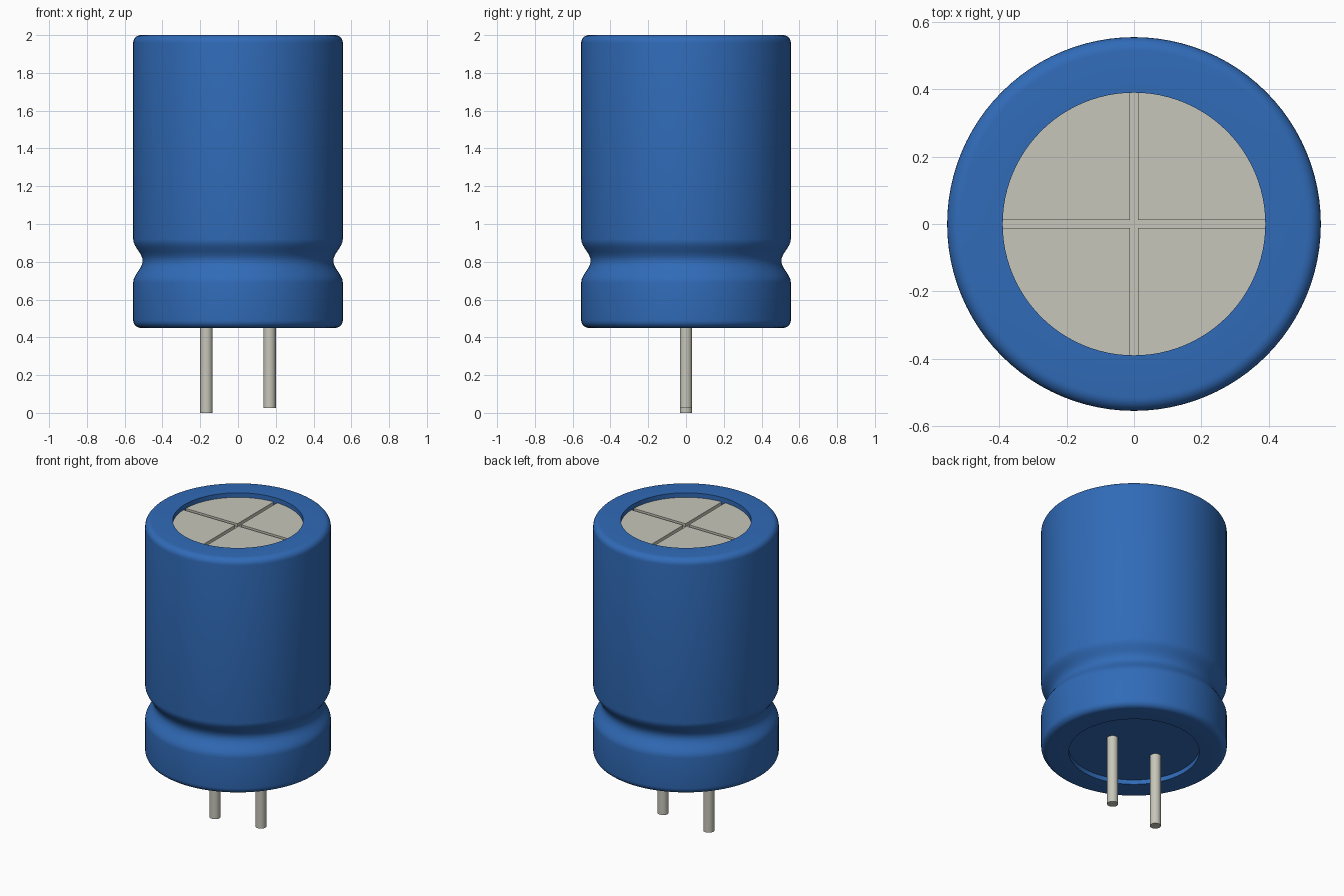
import bpy, bmesh, math
from mathutils import Matrix, Vector

if "Cube" in bpy.data.objects:
    bpy.data.objects.remove(bpy.data.objects["Cube"], do_unlink=True)

R, HOLE, BOTTOM, TOP = 0.555, 0.39, 0.45, 2.0
FILLET, RECESS = 0.04, 0.03
SLOT, SLOT_DEPTH = 0.012, 0.02


def material(name, color):
    mat = bpy.data.materials.new(name)
    mat.use_nodes = True
    mat.diffuse_color = (*color, 1)
    mat.node_tree.nodes["Principled BSDF"].inputs["Base Color"].default_value = (*color, 1)
    return mat


blue = material("blue sleeve", (0.03, 0.147, 0.48))
metal = material("pale metal", (0.57, 0.565, 0.49))


def finish(bm, name, mat):
    bmesh.ops.recalc_face_normals(bm, faces=bm.faces)
    mesh = bpy.data.meshes.new(name)
    bm.to_mesh(mesh)
    bm.free()
    mesh.materials.append(mat)
    obj = bpy.data.objects.new(name, mesh)
    bpy.context.collection.objects.link(obj)
    bpy.ops.object.select_all(action="DESELECT")
    obj.select_set(True)
    bpy.context.view_layer.objects.active = obj
    bpy.ops.object.shade_smooth_by_angle(angle=math.radians(35))
    return obj


def arc(r, z, radius, start, end, steps=6):
    angles = [math.radians(start + (end - start) * i / steps) for i in range(steps + 1)]
    return [(r + radius * math.cos(a), z + radius * math.sin(a)) for a in angles]


def lathe(name, profile, mat, segments=96):
    bm = bmesh.new()
    verts = [bm.verts.new((r, 0, z)) for r, z in profile]
    edges = [bm.edges.new(pair) for pair in zip(verts, verts[1:])]
    bmesh.ops.spin(bm, geom=verts + edges, axis=(0, 0, 1), cent=(0, 0, 0),
                   angle=math.tau, steps=segments, use_duplicate=False)
    bmesh.ops.remove_doubles(bm, verts=bm.verts, dist=0.0005)
    return finish(bm, name, mat)


# Sleeve: rounded can with a crimped waist and a recess at each end
waist_z, waist_half, waist_depth = 0.805, 0.115, 0.05
waist = []
for i in range(17):
    t = -1 + i / 8
    waist.append((R - waist_depth * (1 + math.cos(math.pi * t)) / 2, waist_z + waist_half * t))
profile = [(0, BOTTOM + RECESS), (HOLE, BOTTOM + RECESS), (HOLE, BOTTOM)]
profile += arc(R - FILLET, BOTTOM + FILLET, FILLET, -90, 0)
profile += waist
profile += arc(R - FILLET, TOP - FILLET, FILLET, 0, 90)
floor_z = TOP - RECESS - SLOT_DEPTH
profile += [(HOLE, TOP), (HOLE, floor_z - 0.02), (0, floor_z - 0.02)]
lathe("sleeve", profile, blue)

# Metal disc forming the floor of the vent slots
lathe("vent_floor", [(0, floor_z - 0.01), (HOLE, floor_z - 0.01), (HOLE, floor_z), (0, floor_z)], metal)

# Scored lid: a disc with a cross cut out, leaving four raised quarters
bm = bmesh.new()
bmesh.ops.create_circle(bm, cap_ends=True, segments=96, radius=HOLE,
                        matrix=Matrix.Translation((0, 0, TOP - RECESS)))
for axis in (Vector((1, 0, 0)), Vector((0, 1, 0))):
    for side in (-SLOT, SLOT):
        bmesh.ops.bisect_plane(bm, geom=bm.verts[:] + bm.edges[:] + bm.faces[:],
                               plane_co=axis * side, plane_no=axis)
cross = [f for f in bm.faces
         if min(abs(f.calc_center_median().x), abs(f.calc_center_median().y)) < SLOT]
bmesh.ops.delete(bm, geom=cross, context="FACES")
walls = bmesh.ops.extrude_face_region(bm, geom=bm.faces[:], use_keep_orig=True)
bmesh.ops.translate(bm, vec=(0, 0, -SLOT_DEPTH),
                    verts=[v for v in walls["geom"] if isinstance(v, bmesh.types.BMVert)])
finish(bm, "scored_lid", metal)

# Two wire leads, the right one longer
for name, x, low in (("right_lead", -0.167, 0), ("left_lead", 0.167, 0.027)):
    high = BOTTOM + RECESS + 0.01
    lead = lathe(name, [(0, low), (0.033, low), (0.033, high), (0, high)], metal, 32)
    lead.location.x = x
